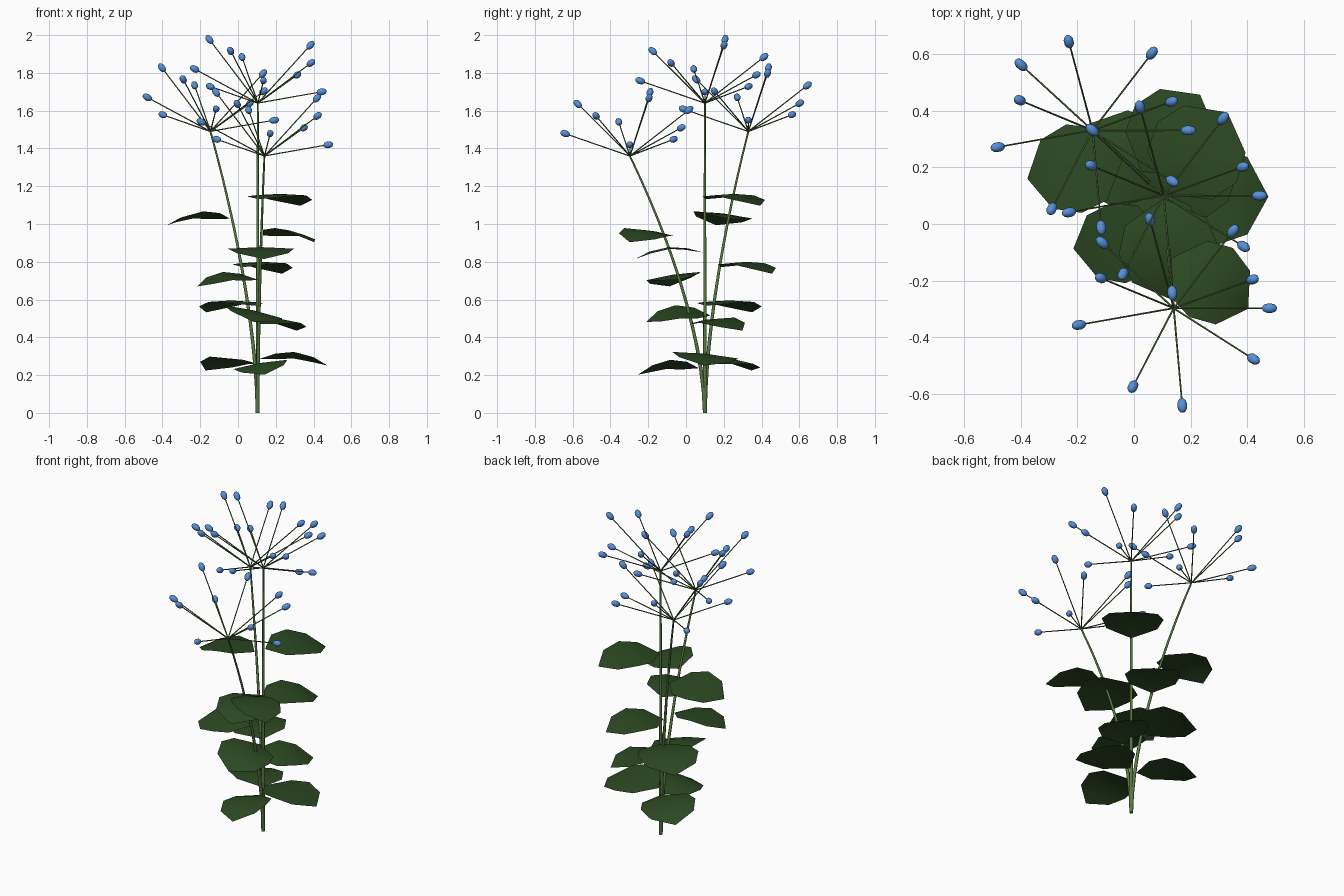
import bpy, bmesh, math
from mathutils import Vector, Matrix

if "Cube" in bpy.data.objects:
    bpy.data.objects.remove(bpy.data.objects["Cube"])

GOLDEN = math.radians(137.5)
FOOT = Vector((0.104, 0.10, 0.0))
HUBS = [Vector((0.105, 0.10, 1.64)), Vector((-0.146, 0.33, 1.49)), Vector((0.14, -0.297, 1.36))]
# sideways roll of each leaf, per stem from the bottom up
ROLLS = [(-0.1, 0, 0, 0), (0.12, -0.22, 0, 0.12), (0.17, 0.1, -0.15, -0.14)]


def material(name, rgb):
    m = bpy.data.materials.new(name)
    m.diffuse_color = (*rgb, 1)
    m.use_nodes = True
    m.node_tree.nodes["Principled BSDF"].inputs["Base Color"].default_value = m.diffuse_color
    return m


STEM = material("stem green", (0.10, 0.19, 0.055))
LEAF = material("leaf green", (0.025, 0.066, 0.016))
BERRY = material("berry blue", (0.095, 0.28, 0.70))


def finish(bm, name, mat):
    me = bpy.data.meshes.new(name)
    bm.to_mesh(me)
    bm.free()
    me.materials.append(mat)
    ob = bpy.data.objects.new(name, me)
    bpy.context.collection.objects.link(ob)
    bpy.context.view_layer.objects.active = ob
    ob.select_set(True)
    bpy.ops.object.shade_smooth_by_angle(angle=math.radians(50))
    ob.select_set(False)


def tube(bm, pts, r0, r1, sides):
    """Tapered tube through the points, closed at both ends."""
    rings = []
    n = len(pts) - 1
    for i, p in enumerate(pts):
        d = pts[min(i + 1, n)] - pts[max(i - 1, 0)]
        # fixed reference axis keeps the rings untwisted
        u = d.cross(Vector((0.3, 0.9, 0.05))).normalized()
        v = d.normalized().cross(u)
        r = r0 + (r1 - r0) * i / n
        ring = []
        for k in range(sides):
            a = math.tau * k / sides
            ring.append(bm.verts.new(p + r * (u * math.cos(a) + v * math.sin(a))))
        rings.append(ring)
    for a, b in zip(rings, rings[1:]):
        for k in range(sides):
            m = (k + 1) % sides
            bm.faces.new((a[k], a[m], b[m], b[k]))
    bm.faces.new(rings[0][::-1])
    bm.faces.new(rings[-1])


def stem_point(hub, t):
    """Stem leans outward more and more towards its top."""
    side = (hub - FOOT) * t ** 1.65
    return Vector((FOOT.x + side.x, FOOT.y + side.y, hub.z * t))


def leaf(bm, origin, azimuth, roll, length, half):
    """Broad arched blade with a drooping tip: (along, width, height)."""
    profile = [(0.25, 0.82, 0.022), (0.52, 1.0, 0.028), (0.8, 0.78, 0.004)]
    mat = (Matrix.Translation(origin) @ Matrix.Rotation(azimuth, 4, 'Z')
           @ Matrix.Rotation(roll, 4, 'X'))

    def vert(x, y, z):
        return bm.verts.new(mat @ Vector((x, y, z)))

    base = vert(0.01, 0, 0)
    tip = vert(length, 0, -0.035)
    rows = [[vert(t * length, s * w * half, z - 0.008 * abs(s)) for s in (-1, 0, 1)]
            for t, w, z in profile]
    for s in (0, 1):
        bm.faces.new((base, rows[0][s], rows[0][s + 1]))
        for a, b in zip(rows, rows[1:]):
            bm.faces.new((a[s], b[s], b[s + 1], a[s + 1]))
        bm.faces.new((rows[-1][s], tip, rows[-1][s + 1]))


for j, hub in enumerate(HUBS):
    tag = str(j + 1)

    # main stem
    bm = bmesh.new()
    tube(bm, [stem_point(hub, i / 12) for i in range(13)], 0.011, 0.005, 8)
    finish(bm, "stem_" + tag, STEM)

    # leaves spiralling up the stem
    bm = bmesh.new()
    for k in range(4):
        leaf(bm, stem_point(hub, 0.172 * (k + 1) + 0.002), (j + k) * GOLDEN,
             ROLLS[j][k], 0.16 + 0.128 * hub.z, 0.107 * hub.z)
    finish(bm, "leaves_" + tag, LEAF)

    # umbel: thin stalks, each ending in an oval berry
    stalks, berries = bmesh.new(), bmesh.new()
    for i in range(10):
        az, el = i * GOLDEN, math.radians(10 + 4.5 * i)
        d = Vector((math.cos(az) * math.cos(el), math.sin(az) * math.cos(el), math.sin(el)))
        end = hub + d * (0.343 + 0.0104 * i)
        tube(stalks, [hub, end], 0.0035, 0.003, 5)
        m = (Matrix.Translation(end) @ d.to_track_quat('Z', 'Y').to_matrix().to_4x4()
             @ Matrix.Diagonal((0.018, 0.018, 0.027, 1)))
        bmesh.ops.create_uvsphere(berries, u_segments=10, v_segments=7, radius=1, matrix=m)
    finish(stalks, "umbel_stalks_" + tag, STEM)
    finish(berries, "berries_" + tag, BERRY)
